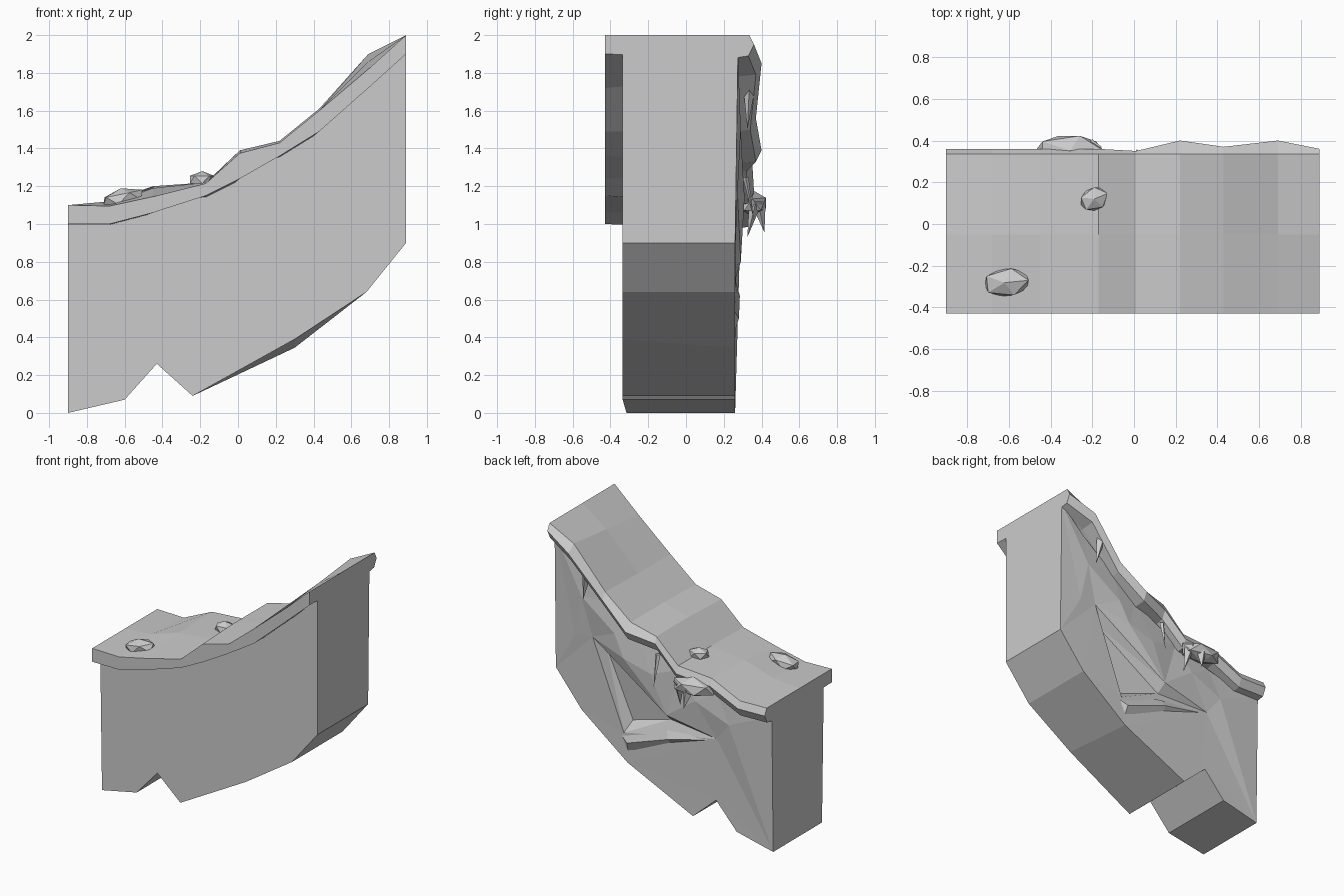
import bpy, bmesh
from mathutils import Vector, Matrix, Euler
from mathutils.geometry import delaunay_2d_cdt

if "Cube" in bpy.data.objects:
    bpy.data.objects.remove(bpy.data.objects["Cube"])


def make(name, verts, faces):
    me = bpy.data.meshes.new(name)
    me.from_pydata([tuple(v) for v in verts], [], faces)
    bm = bmesh.new()
    bm.from_mesh(me)
    bmesh.ops.recalc_face_normals(bm, faces=bm.faces)
    bm.to_mesh(me)
    bm.free()
    ob = bpy.data.objects.new(name, me)
    bpy.context.collection.objects.link(ob)
    return ob


# Cliff body: outline in x, z, joined to a rugged back wall
outline = [(-.9, 0), (-.6, .07), (-.43, .26), (-.24, .09), (.3, .345), (.68, .64),
           (.89, .9), (.89, 1.91), (.69, 1.72), (.42, 1.51), (.22, 1.36),
           (-.15, 1.16), (-.45, 1.06), (-.65, 1.01), (-.9, 1.01)]
# rim of the recess, its floor, then bulges in the wall: x, y, z
inner = [(.58, .27, 1.21), (-.04, .29, .80), (-.44, .265, .72), (.33, .26, .56),
         (.52, .19, 1.12), (-.03, .22, .74), (.31, .18, .63),
         (.66, .29, 1.50), (.38, .30, 1.30), (.08, .305, 1.08), (-.28, .295, .97),
         (-.55, .285, .86), (.72, .275, 1.2), (.3, .31, 1.14)]
n = len(outline)
back = [Vector((x, .26 if z < 1 else .275, z)) for x, z in outline]
pts = back + [Vector(p) for p in inner]
edges = [(i, (i + 1) % n) for i in range(n)]
edges += [(n + a, n + b) for a, b in [(0, 1), (1, 2), (2, 3), (3, 0), (4, 5), (5, 6), (6, 4)]]
res = delaunay_2d_cdt([Vector((p.x, p.z)) for p in pts], edges, [], 1, 1e-5)
tris = res[2]
verts = [Vector((v.x, pts[o[0]].y, v.y)) for v, o in zip(res[0], res[3])]
where = {o: i for i, os in enumerate(res[3]) for o in os}
base = len(verts)
for x, z in outline:
    verts.append((x, -.315 if z == 0 else -.335, .39 if x == .3 else z))
faces = [list(t) for t in tris] + [[base + i for i in range(n)]]
for i in range(n):
    j = (i + 1) % n
    faces.append([where[i], where[j], base + j, base + i])
make("cliff_body", verts, faces)

# Overhanging ground layer: x, front z, middle z, back z, front underside z, lip y
stations = [(-.9, 1.1, 1.1, 1.1, 1.0, .36), (-.68, 1.095, 1.12, 1.095, 1.0, .36),
            (-.45, 1.145, 1.19, 1.2, 1.06, .36), (-.17, 1.215, 1.22, 1.22, 1.15, .36),
            (.01, 1.375, 1.39, 1.39, 1.24, .35), (.22, 1.43, 1.44, 1.44, 1.36, .40),
            (.43, 1.60, 1.60, 1.61, 1.49, .37), (.69, 1.82, 1.86, 1.9, 1.72, .40),
            (.89, 2.0, 2.0, 2.0, 1.9, .36)]
verts, faces = [], []
for x, zf, zm, zb, zu, yl in stations:
    verts += [(x, -.43, zu), (x, -.43, zf), (x, -.05, zm), (x, .335, zb),
              (x, yl, zb - .05), (x, yl - .03, zb - .11), (x, .265, zb - .12)]
k = 7
for s in range(len(stations) - 1):
    for i in range(k):
        j = (i + 1) % k
        faces.append([s * k + i, s * k + j, s * k + k + j, s * k + k + i])
faces += [list(range(k)), list(range(len(verts) - k, len(verts)))]
make("ground_cap", verts, faces)


def stone(name, loc, size, turn=0, tilt=0):
    ob = make(name, [], [])
    bm = bmesh.new()
    bmesh.ops.create_icosphere(bm, subdivisions=1, radius=1,
                               matrix=Matrix.LocRotScale(Vector(loc), Euler((0, tilt, turn)), Vector(size)))
    bm.to_mesh(ob.data)
    bm.free()
    return ob


# Loose stones on the ground, and the lump under the back lip
stone("large_stone", (-.61, -.28, 1.135), (.125, .075, .055), .1, -.2)
stone("small_stone", (-.19, .12, 1.235), (.078, .06, .045), .4)
stone("lip_lump", (-.31, .352, 1.11), (.18, .083, .07), 0, .05)


# Hanging spikes and root along the back edge: top, tip, half width
def spike(name, top, tip, w):
    t = Vector(top)
    ring = [t + Vector(d) * w for d in [(1, 0, 0), (0, .8, 0), (-1, 0, 0), (0, -.8, 0)]]
    make(name, ring + [Vector(tip)],
         [[0, 1, 2, 3], [0, 1, 4], [1, 2, 4], [2, 3, 4], [3, 0, 4]])


for name, top, tip, w in [
        ("spike_lump", (-.2, .37, 1.12), (-.18, .325, .93), .045),
        ("spike_outer", (-.29, .385, 1.10), (-.27, .415, .955), .045),
        ("spike_high", (.58, .335, 1.72), (.62, .325, 1.50), .04),
        ("hanging_root", (.01, .315, 1.25), (.015, .36, 1.02), .02)]:
    spike(name, top, tip, w)

# Ledge below the recess
make("lower_ledge", [(.36, .255, .54), (.3, .255, .42), (-.44, .26, .71),
                     (.29, .28, .50), (-.05, .285, .62), (-.05, .25, .57), (-.02, .255, .67)],
     [[0, 1, 3], [1, 5, 4, 3], [5, 2, 4], [3, 4, 6, 0], [4, 2, 6], [0, 6, 2, 5, 1]])
